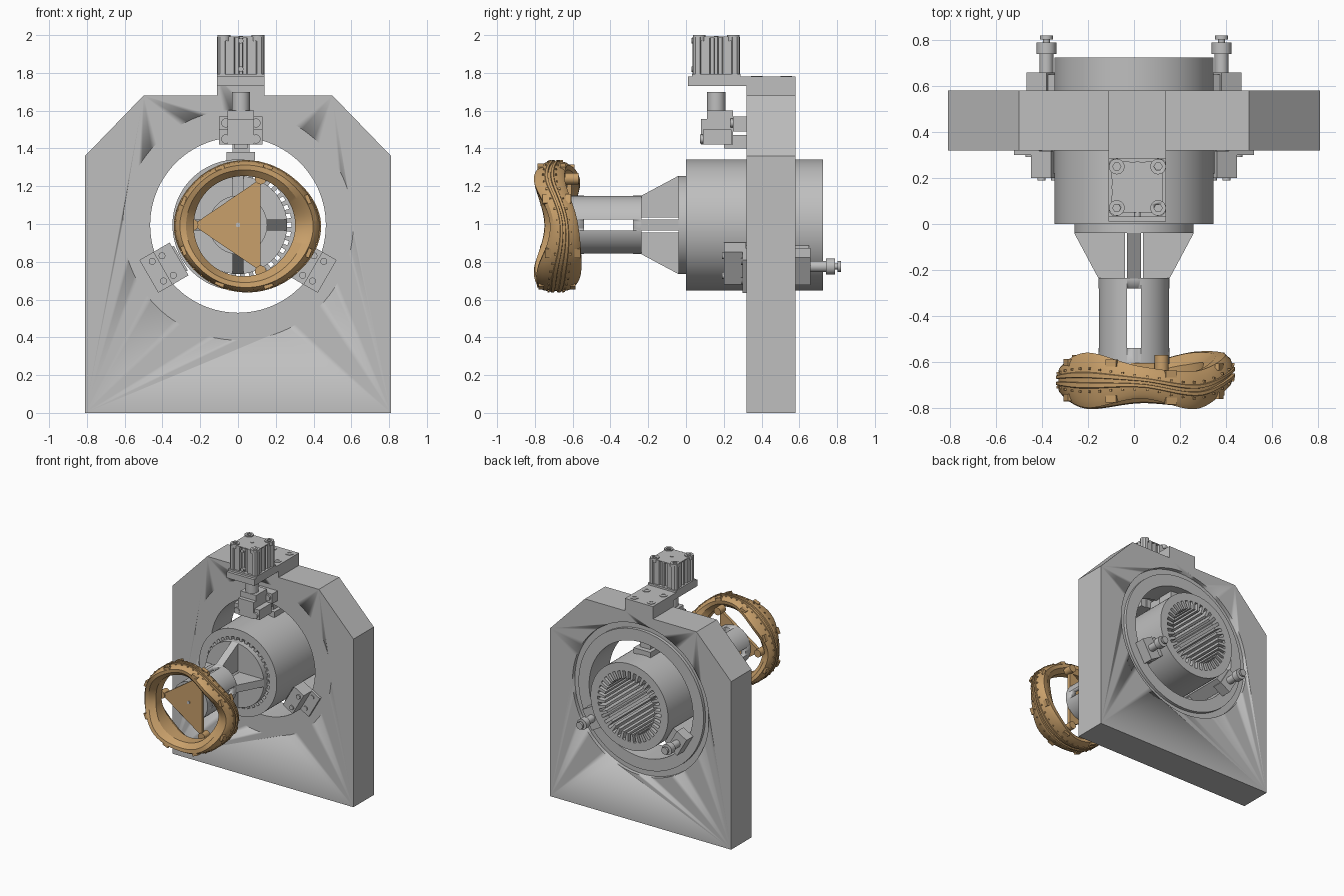
import bpy, bmesh, math
from mathutils import Matrix, Vector

if "Cube" in bpy.data.objects:
    bpy.data.objects.remove(bpy.data.objects["Cube"])

ZC = 0.995          # height of the bore axis


def material(name, rgb):
    m = bpy.data.materials.new(name)
    m.use_nodes = True
    m.diffuse_color = (*rgb, 1)
    m.node_tree.nodes["Principled BSDF"].inputs["Base Color"].default_value = (*rgb, 1)
    return m


GREY = material("machine grey", (0.52, 0.52, 0.52))
BRASS = material("brass orange", (0.58, 0.35, 0.145))


def finish(name, bm, mat=GREY, smooth=True):
    bmesh.ops.recalc_face_normals(bm, faces=bm.faces)
    me = bpy.data.meshes.new(name)
    bm.to_mesh(me)
    bm.free()
    ob = bpy.data.objects.new(name, me)
    bpy.context.collection.objects.link(ob)
    me.materials.append(mat)
    if smooth:
        bpy.ops.object.select_all(action='DESELECT')
        ob.select_set(True)
        bpy.context.view_layer.objects.active = ob
        bpy.ops.object.shade_smooth_by_angle(angle=math.radians(30))
    return ob


def loft(name, loops, mat=GREY, close=False):
    """Bridge equal-length loops of points; cap the ends or join last to first."""
    bm = bmesh.new()
    rows = [[bm.verts.new(p) for p in loop] for loop in loops]
    n = len(rows[0])
    pairs = list(zip(rows, rows[1:])) + ([(rows[-1], rows[0])] if close else [])
    for a, b in pairs:
        for i in range(n):
            j = (i + 1) % n
            bm.faces.new((a[i], a[j], b[j], b[i]))
    if not close:
        bm.faces.new(rows[0])
        bm.faces.new(rows[-1])
    return finish(name, bm, mat)


def prism(name, pts, axis, lo, hi, mat=GREY):
    place = {'x': lambda a, b, t: (t, a, b), 'y': lambda a, b, t: (a, t, b),
             'z': lambda a, b, t: (a, b, t)}[axis]
    return loft(name, [[place(a, b, t) for a, b in pts] for t in (lo, hi)], mat)


def box(name, x, y, z, mat=GREY):
    return prism(name, [(x[0], y[0]), (x[1], y[0]), (x[1], y[1]), (x[0], y[1])], 'z', *z, mat)


def circle(r, a=0.0, b=0.0, n=64):
    return [(a + r * math.cos(2 * math.pi * i / n), b + r * math.sin(2 * math.pi * i / n))
            for i in range(n)]


def cyl(name, r, axis, a, b, lo, hi, mat=GREY, n=24):
    return prism(name, circle(r, a, b, n), axis, lo, hi, mat)


def tube(name, outer, inner, y0, y1):
    """Hollow prism along y between two profiles of (x, z)."""
    loops = [[(a, y, b) for a, b in pts] for pts, y in
             ((outer, y0), (outer, y1), (inner, y1), (inner, y0))]
    return loft(name, loops, close=True)


def cut(ob, cutter):
    cutter.hide_render = True
    mod = ob.modifiers.new("cut", 'BOOLEAN')
    mod.operation, mod.object, mod.solver = 'DIFFERENCE', cutter, 'EXACT'
    bpy.context.view_layer.objects.active = ob
    bpy.ops.object.modifier_apply(modifier=mod.name)
    bpy.data.objects.remove(cutter)


def spin(ob, degrees):
    c = Vector((0, 0, ZC))
    ob.data.transform(Matrix.Translation(c) @ Matrix.Rotation(math.radians(degrees), 4, 'Y')
                      @ Matrix.Translation(-c))
    return ob


# Upright plate with chamfered shoulders, and the bearing ring in its bore
plate = prism("upright_plate", [(-.81, 0), (.81, 0), (.81, 1.36), (.5, 1.68), (.14, 1.68),
              (.14, 1.78), (-.11, 1.78), (-.11, 1.68), (-.5, 1.68), (-.81, 1.36)], 'y', .32, .58)
cut(plate, cyl("bore_cutter", .61, 'y', 0, ZC, .2, .7, n=96))
tube("bearing_ring", circle(.611, 0, ZC, 96), circle(.465, 0, ZC, 96), .32, .55)
tube("bearing_ring_lip", circle(.56, 0, ZC, 96), circle(.465, 0, ZC, 96), .55, .575)

# Slotted stator drum
SLOTS = 36
inner, outer = [], []
for i in range(SLOTS):
    for f, r in ((-.25, .22), (-.25, .283), (.25, .283), (.25, .22)):
        a = 2 * math.pi * (i + f) / SLOTS
        inner.append((r * math.cos(a), ZC + r * math.sin(a)))
    for f in (-.375, -.125, .125, .375):
        a = 2 * math.pi * (i + f) / SLOTS
        outer.append((.347 * math.cos(a), ZC + .347 * math.sin(a)))
tube("stator_drum", outer, inner, 0, .725)

# Hub flange, four tapering fins and slotted shaft
cyl("hub_flange", .26, 'y', 0, ZC, -.04, .02, n=64)
for k in range(4):
    fin = prism("hub_fin", [(-.24, ZC + .04), (-.24, ZC + .153), (-.04, ZC + .26), (-.04, ZC + .04)],
                'x', -.03, .03)
    spin(fin, 90 * k)
shaft = tube("shaft", circle(.155, 0, ZC), circle(.115, 0, ZC), -.61, -.235)
for w, h in ((.03, .3), (.3, .03)):
    cut(shaft, box("slot_cutter", (-w, w), (-.54, -.28), (ZC - h, ZC + h)))

# Top bracket with bolts
MX, MY = .015, .16
prism("top_bracket", [(.01, 1.73), (.33, 1.73), (.33, 1.78), (.01, 1.78)], 'x', -.11, .14)
for x in (MX - .075, MX + .075):
    for y in (.375, .53):
        tube_bolt = cyl("bracket_bolt", .03, 'z', x, y, 1.775, 1.784)
        cut(tube_bolt, cyl("socket_cutter", .016, 'z', x, y, 1.779, 1.8, n=6))

# Square actuator body with grooves on every side and collared corners
quarter = [(.125, -.085), (.112, -.08), (.112, -.035), (.095, -.03), (.095, -.012), (.112, -.008),
           (.112, .008), (.095, .012), (.095, .03), (.112, .035), (.112, .08), (.125, .085),
           (.122, .11), (.11, .122)]
prof = []
for k in range(4):
    c, s = round(math.cos(k * math.pi / 2)), round(math.sin(k * math.pi / 2))
    prof += [(MX + c * a - s * b, MY + s * a + c * b) for a, b in quarter]
prism("actuator_body", prof, 'z', 1.79, 1.99)
box("actuator_base", (MX - .125, MX + .125), (MY - .128, MY + .128), (1.775, 1.795))
box("actuator_cap", (MX - .11, MX + .11), (MY - .11, MY + .11), (1.985, 1.992))
cyl("actuator_port", .012, 'z', MX, MY, 1.99, 1.996)
for sx in (-1, 1):
    for sy in (-1, 1):
        x, y = MX + sx * .09, MY + sy * .09
        bolt = cyl("actuator_bolt", .034, 'z', x, y, 1.97, 2.0)
        cut(bolt, cyl("socket_cutter", .018, 'z', x, y, 1.988, 2.05, n=6))
for z in (1.82, 1.97):
    cyl("actuator_screw", .014, 'y', MX, z, MY - .13, MY - .1)

# Upper clamp: plunger, stepped block, carrier and foot
cyl("plunger", .048, 'z', MX, MY, 1.59, 1.7)
prism("upper_clamp_block", [(.08, 1.42), (.25, 1.42), (.25, 1.5), (.32, 1.5), (.32, 1.56),
      (.25, 1.56), (.25, 1.6), (.11, 1.6), (.11, 1.555), (.08, 1.555)], 'x', -.055, .085)
box("upper_clamp_jaw", (-.1, .13), (.09, .24), (1.42, 1.5))
box("upper_clamp_wing", (-.1, .13), (.25, .33), (1.49, 1.57))
for x in (MX - .08, MX + .08):
    cyl("clamp_screw", .024, 'y', x, 1.45, .075, .1)
    cyl("clamp_screw", .024, 'y', x, 1.535, .235, .26)
box("upper_clamp_arm", (-.02, .05), (.2, .5), (1.4, 1.47))
box("foot_stem", (-.03, .06), (.37, .5), (1.37, 1.46))
box("foot_pad", (-.06, .09), (.34, .54), (1.335, 1.38))

# Two lower clamps with knobbed plungers, set 120 degrees either side of the top
for side in (-120, 120):
    parts = [box("lower_clamp_body", (-.075, .075), (.22, .65), (ZC + .35, ZC + .45)),
             box("lower_clamp_front", (-.1, .1), (.2, .318), (ZC + .36, ZC + .46)),
             box("lower_clamp_tab", (-.1, .1), (.3, .32), (ZC + .42, ZC + .545)),
             box("lower_clamp_back", (-.085, .085), (.575, .66), (ZC + .39, ZC + .49))]
    for x, r in ((-.06, .49), (.06, .49), (-.06, .43), (.06, .43)):
        parts.append(cyl("tab_screw", .018, 'y', x, ZC + r, .19 if r < .45 else .292, .32))
    for r, y0, y1 in ((.03, .65, .75), (.043, .74, .79), (.015, .79, .81), (.028, .803, .82)):
        parts.append(cyl("plunger_knob", r, 'y', 0, ZC + .44, y0, y1))
    for p in parts:
        spin(p, side)

# Undulating collar: control values every 45 degrees, counter-clockwise from +x
CX, CZ = .03, .99
FRONT = [-.72, -.805, -.76, -.80, -.75, -.805, -.78, -.79]
REAR = [-.57, -.64, -.62, -.56, -.61, -.57, -.60, -.555]
RADIUS = [.41, .365, .348, .35, .37, .35, .352, .375]
INNER = [.27, .268, .262, .265, .262, .265, .265, .265]


def sample(vals, t):
    """Periodic Catmull-Rom interpolation, t in turns."""
    u = t * 8
    i, f = int(math.floor(u)), u - math.floor(u)
    a, b, c, d = (vals[(i + k) % 8] for k in (-1, 0, 1, 2))
    return b + .5 * f * (c - a + f * (2 * a - 5 * b + 4 * c - d + f * (3 * (b - c) + d - a)))


def collar_point(t, s, h):
    """s runs -1..1 from front edge to rear edge, h runs 0..1 from inside to outside."""
    f, k = sample(FRONT, t), sample(REAR, t)
    r0 = sample(INNER, t)
    r = r0 + h * (sample(RADIUS, t) - r0)
    a = 2 * math.pi * t
    return Vector((CX + r * math.cos(a), (f + k) / 2 + s * (k - f) / 2, CZ + r * math.sin(a)))


SECTION = [(-1, .7), (-.75, .86), (-.3, .95), (-.27, 1), (-.1, 1), (-.08, .9), (.08, .9), (.1, 1),
           (.27, 1), (.3, .95), (.75, .86), (1, .7), (.95, .4), (.5, .02), (-.5, .02), (-.95, .4)]
STEPS = 120
loft("collar", [[collar_point(i / STEPS, s, h) for s, h in SECTION] for i in range(STEPS)],
     BRASS, close=True)


def collar_blocks(name, count, s, h, size):
    """Row of small blocks seated on the collar and turned to its radius."""
    bm = bmesh.new()
    for i in range(count):
        t = (i + .5) / count
        m = (Matrix.Translation(collar_point(t, s, h)) @ Matrix.Rotation(-2 * math.pi * t, 4, 'Y')
             @ Matrix.Diagonal((*size, 1)))
        bmesh.ops.create_cube(bm, size=1, matrix=m)
    return finish(name, bm, BRASS, smooth=False)


for s in (-.42, .42):
    collar_blocks("collar_rivets", 40, s, .94, (.012, .01, .01))
collar_blocks("collar_front_pads", 8, -.8, .82, (.02, .03, .05))
collar_blocks("collar_rear_pads", 8, .8, .82, (.02, .03, .05))

# Triangular mounting plate with corner lugs
CORNERS = [(-.24, ZC), (.12, .75), (.12, 1.24)]
prism("triangle_plate", CORNERS, 'y', -.63, -.605, BRASS)
for x, z in CORNERS:
    cyl("triangle_lug", .03, 'y', x, z, -.64, -.57, BRASS)
cyl("triangle_screw", .012, 'y', 0, ZC, -.636, -.62)
